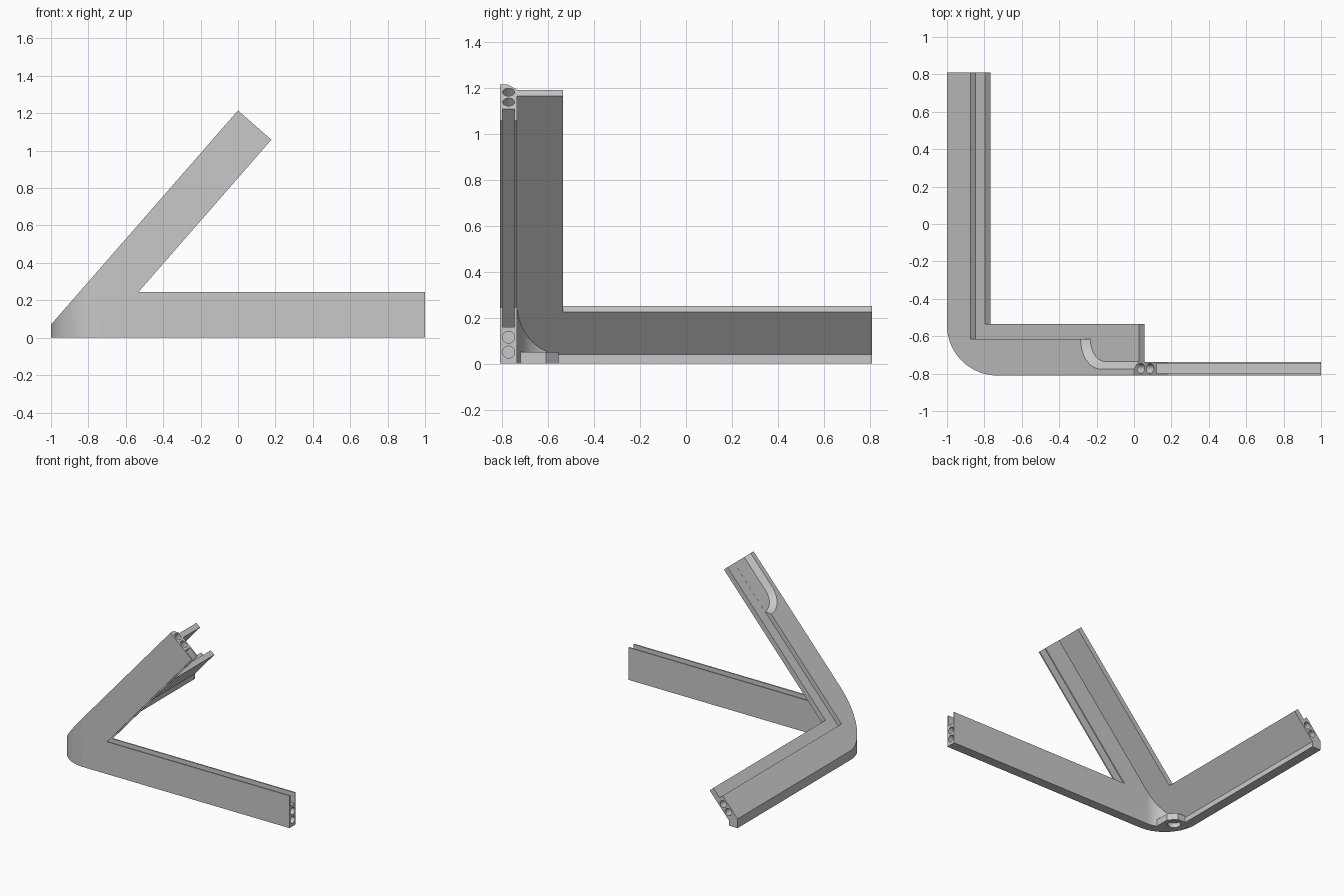
import bpy, bmesh, math
from mathutils import Vector

cube = bpy.data.objects.get("Cube")
if cube:
    bpy.data.objects.remove(cube, do_unlink=True)

# Sloped frame: s runs up the slope, h runs inward from the sloped top face
D = Vector((1, 0, 1.145)).normalized()
N = Vector((D.z, 0, -D.x))
ORIGIN = Vector((-1, 0, 0.07))
TOP = 1.52            # length of the sloped arm
LIP, THICK = 0.035, 0.075
FRONT, BACK = -0.81, 0.81
INNER = -0.735        # back face of the front arms


def slope(s, h, y=0.0):
    return ORIGIN + D * s + N * h + Vector((0, y, 0))


def sxz(s, h):
    p = slope(s, h)
    return (p.x, p.z)


def loft(name, ring_a, ring_b):
    """Closed solid between two matching rings."""
    bm = bmesh.new()
    a = [bm.verts.new(p) for p in ring_a]
    b = [bm.verts.new(p) for p in ring_b]
    bm.faces.new(a)
    bm.faces.new(b)
    for i in range(len(a)):
        j = (i + 1) % len(a)
        bm.faces.new((a[i], a[j], b[j], b[i]))
    bmesh.ops.recalc_face_normals(bm, faces=bm.faces)
    if bm.calc_volume(signed=True) < 0:
        bmesh.ops.reverse_faces(bm, faces=bm.faces)
    mesh = bpy.data.meshes.new(name)
    bm.to_mesh(mesh)
    bm.free()
    ob = bpy.data.objects.new(name, mesh)
    bpy.context.collection.objects.link(ob)
    return ob


def along_y(name, pts, y0, y1):
    return loft(name, [(x, y0, z) for x, z in pts], [(x, y1, z) for x, z in pts])


def along_z(name, pts, z0, z1):
    return loft(name, [(x, y, z0) for x, y in pts], [(x, y, z1) for x, y in pts])


def along_h(name, s0, y0, h0, h1):
    """Block in the sloped frame, open-ended up the slope and to the back."""
    ring = [(s0, y0), (1.9, y0), (1.9, 1.0), (s0, 1.0)]
    return loft(name, [slope(s, h0, y) for s, y in ring], [slope(s, h1, y) for s, y in ring])


def rod(name, centre, axis, r, depth):
    centre, axis = Vector(centre), Vector(axis)
    u = axis.orthogonal().normalized()
    v = axis.cross(u)
    ring = [u * x + v * y + centre for x, y in arc(0, 0, r, 0, 348.75, 31)]
    half = axis * (depth / 2)
    return loft(name, [p - half for p in ring], [p + half for p in ring])


def combine(target, tool, operation='DIFFERENCE'):
    mod = target.modifiers.new("combine", 'BOOLEAN')
    mod.operation, mod.solver, mod.object = operation, 'EXACT', tool
    bpy.context.view_layer.objects.active = target
    bpy.ops.object.modifier_apply(modifier=mod.name)
    bpy.data.objects.remove(tool, do_unlink=True)


def arc(cx, cy, r, a0, a1, n=24):
    return [(cx + r * math.cos(math.radians(a0 + (a1 - a0) * i / n)),
             cy + r * math.sin(math.radians(a0 + (a1 - a0) * i / n))) for i in range(n + 1)]


# Solid with the outline of the level and sloped arms
bracket = along_y("corner_bracket", [(-1, 0), (1, 0), (1, 0.245), (-0.532, 0.245),
                  sxz(TOP, 0.2375), sxz(TOP, 0), sxz(0, 0)], FRONT, BACK)

# Hollow below the sloped flange, with a rounded inner corner and a low screw boss
hollow = along_z("hollow", arc(-0.73, -0.54, 0.197, 180, 270)
                 + [(1.3, INNER - 0.002), (1.3, 1), (-0.927, 1)], -0.1, 1.7)
combine(hollow, along_y("below_flange", [sxz(-0.3, THICK), sxz(2.2, THICK), (2, 1.6), (2, -0.3)],
                        -1, 1.2), 'INTERSECT')
combine(hollow, along_z("boss", [(-1, -0.8), (-1, -0.555), (-0.86, -0.555),
                                 (-0.81, -0.61), (-0.81, -0.8)], -0.2, 0.05))
combine(bracket, hollow)

# Opening between the sloped and side arms, and the thin ledge around it
combine(bracket, along_h("opening", 0.27, -0.535, -0.2, 0.5))
combine(bracket, along_h("ledge_step", 0.19, -0.615, -0.1, LIP))


# Bevelled curved pocket near the top of the sloped arm
def pocket_ring(r, h):
    pts = [(1.246 - r, -0.6)] + arc(1.246, -0.615, r, 180, 270)
    pts += [(1.65, -0.615 - r), (1.65, -0.6)]
    return [slope(s, h, y) for s, y in pts]


combine(bracket, loft("pocket", pocket_ring(0.183, -0.02), pocket_ring(0.12, LIP - 0.0005)))

# Panel groove in the front arms
combine(bracket, along_y("groove", [(1.1, 0.16), sxz(0.259, 0.16), sxz(1.65, 0.16), (1.1, 1)],
                         -0.8, -0.747))

# Rounded outer corner
combine(bracket, along_z("corner_round", arc(-0.73, FRONT + 0.27, 0.27, 178, 272)
                         + [(-0.72, -1), (-1.2, -1), (-1.2, -0.53)], -0.1, 0.9))

# Pairs of pin holes in the three arm ends, and the screw hole in the boss
mid = (FRONT + INNER) / 2
for w in (0.05, 0.115):
    for centre, axis in [((1, mid, w), (1, 0, 0)),
                         (slope(TOP, w, mid), D),
                         (slope(w + 0.025, THICK / 2, BACK), (0, 1, 0))]:
        combine(bracket, rod("pin_hole", centre, axis, 0.026, 0.2))
combine(bracket, rod("boss_hole", (-0.885, -0.625, 0), (0, 0, 1), 0.045, 0.07))

# Colour and shading
grey = bpy.data.materials.new("plain_grey")
grey.use_nodes = True
colour = (0.58, 0.58, 0.58, 1)
grey.diffuse_color = colour
grey.node_tree.nodes["Principled BSDF"].inputs["Base Color"].default_value = colour
bracket.data.materials.clear()
bracket.data.materials.append(grey)
for face in bracket.data.polygons:
    face.material_index = 0
bpy.ops.object.select_all(action='DESELECT')
bracket.select_set(True)
bpy.context.view_layer.objects.active = bracket
bpy.ops.object.shade_smooth_by_angle(angle=math.radians(25))
